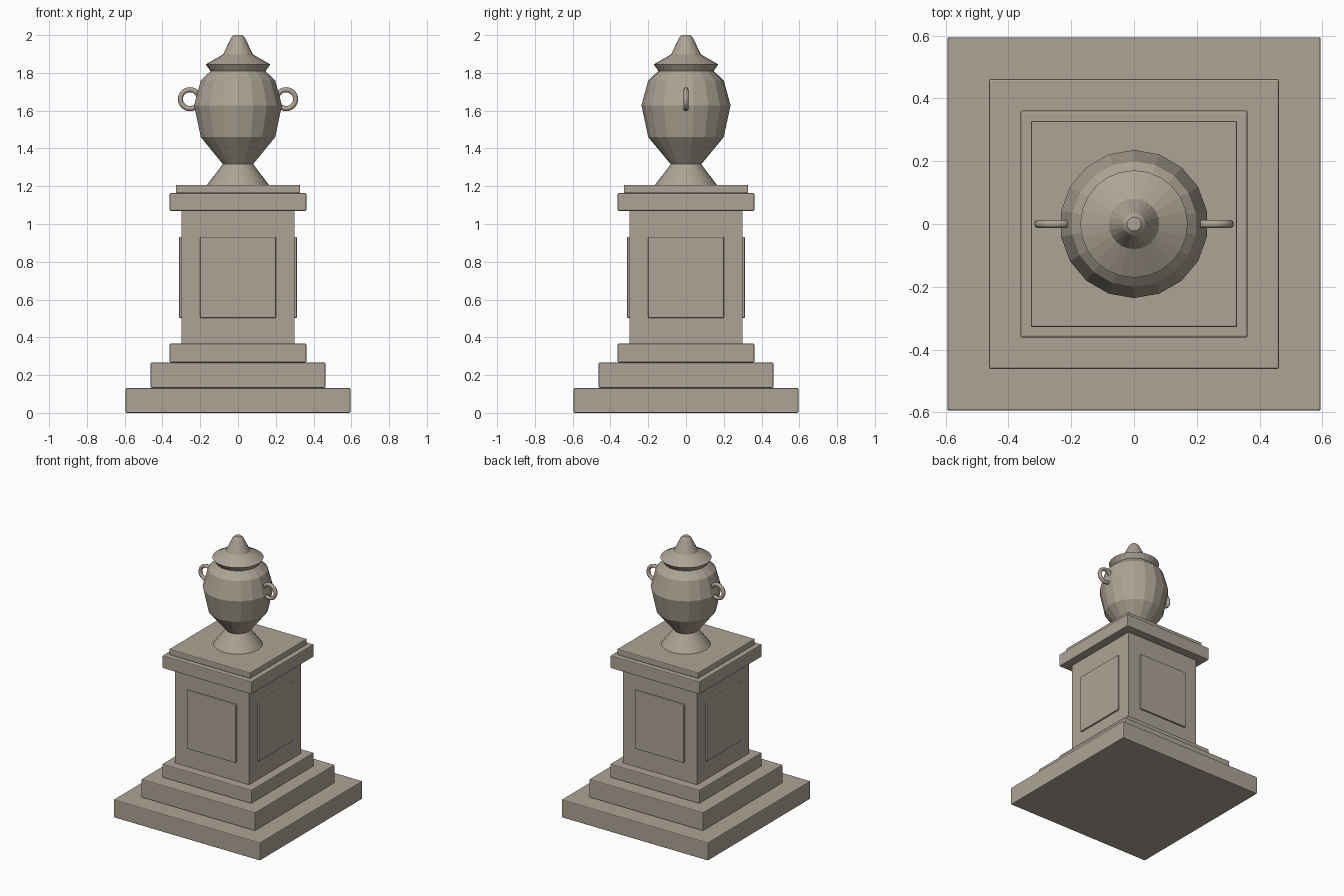
import bpy, bmesh, math
from mathutils import Matrix

if "Cube" in bpy.data.objects:
    bpy.data.objects.remove(bpy.data.objects["Cube"])

stone = bpy.data.materials.new("weathered_stone")
stone.diffuse_color = (0.42, 0.37, 0.30, 1)
stone.use_nodes = True
stone.node_tree.nodes["Principled BSDF"].inputs["Base Color"].default_value = stone.diffuse_color


def add_object(name, bm):
    mesh = bpy.data.meshes.new(name)
    bmesh.ops.recalc_face_normals(bm, faces=bm.faces)
    bm.to_mesh(mesh)
    bm.free()
    mesh.materials.append(stone)
    ob = bpy.data.objects.new(name, mesh)
    bpy.context.collection.objects.link(ob)
    return ob


def block(name, size, centre, bevel=0.0):
    bm = bmesh.new()
    m = Matrix.Translation(centre) @ Matrix.Diagonal((*size, 1))
    bmesh.ops.create_cube(bm, size=1, matrix=m)
    ob = add_object(name, bm)
    if bevel:
        mod = ob.modifiers.new("worn_edge", 'BEVEL')
        mod.width = bevel
        mod.segments = 2
    return ob


def slab(name, half, z0, z1, bevel=0.006):
    return block(name, (2 * half, 2 * half, z1 - z0), (0, 0, (z0 + z1) / 2), bevel)


def lathe(name, profile, sides):
    """Closed turned shape from (radius, height) points, first vertex on +y."""
    bm = bmesh.new()
    rings = []
    for r, z in profile:
        rings.append([bm.verts.new((r * math.sin(2 * math.pi * i / sides),
                                    r * math.cos(2 * math.pi * i / sides), z))
                      for i in range(sides)])
    for a, b in zip(rings, rings[1:]):
        for i in range(sides):
            j = (i + 1) % sides
            bm.faces.new((a[i], a[j], b[j], b[i]))
    bm.faces.new(rings[0])
    bm.faces.new(rings[-1])
    return add_object(name, bm)


# Stepped base, pedestal shaft and cap
slab("base_step", 0.595, 0.0, 0.132)
slab("middle_step", 0.462, 0.132, 0.267)
slab("plinth", 0.362, 0.267, 0.367)
slab("shaft", 0.30, 0.36, 1.075, 0)
slab("cap", 0.362, 1.07, 1.163)
slab("cap_top", 0.329, 1.163, 1.207)

# Raised panels on the four shaft faces
for i, side in enumerate(("front", "right", "back", "left")):
    panel = block(side + "_panel", (0.40, 0.03, 0.43), (0, -0.297, 0.717), 0.006)
    panel.rotation_euler.z = i * math.pi / 2

# Urn: foot, body and lid
lathe("urn_foot", [(0.165, 1.205), (0.08, 1.318)], 32)
lathe("urn_body", [(0.079, 1.314), (0.20, 1.46), (0.236, 1.628),
                   (0.20, 1.76), (0.145, 1.812)], 18)
lathe("urn_lid", [(0.145, 1.808), (0.171, 1.845), (0.08, 1.897),
                  (0.035, 1.988), (0.022, 2.0)], 24)

# Ring handles
for side, x in (("left", -0.255), ("right", 0.255)):
    bpy.ops.mesh.primitive_torus_add(
        major_segments=24, minor_segments=8, major_radius=0.05, minor_radius=0.0135,
        location=(x, 0, 1.661), rotation=(math.pi / 2, 0, 0))
    handle = bpy.context.object
    handle.name = side + "_handle"
    handle.data.materials.append(stone)
    bpy.ops.object.shade_smooth_by_angle(angle=math.radians(50))
